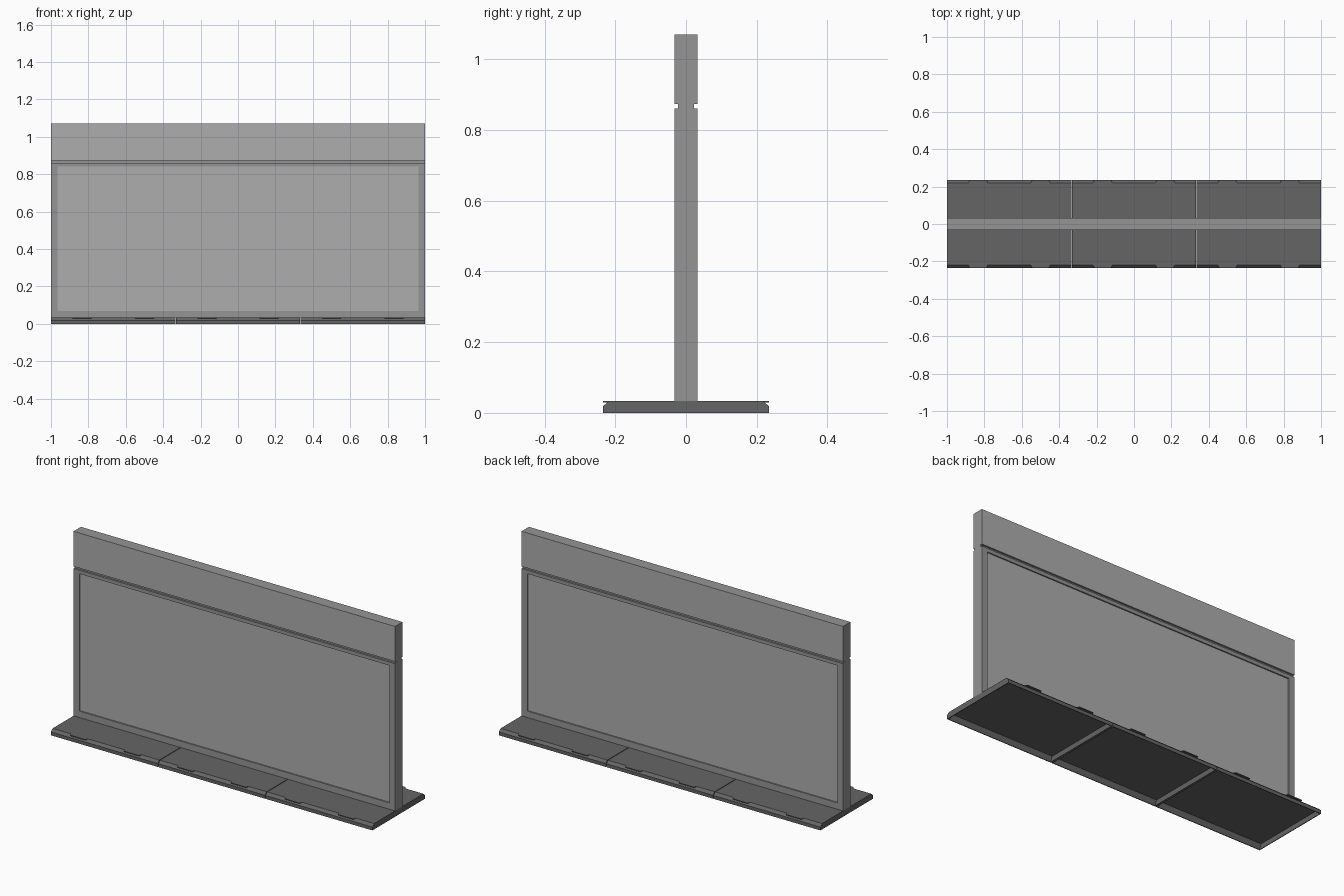
import bpy, bmesh

if "Cube" in bpy.data.objects:
    bpy.data.objects.remove(bpy.data.objects["Cube"])


def material(name, v):
    m = bpy.data.materials.new(name)
    m.diffuse_color = (v, v, v, 1)
    m.use_nodes = True
    m.node_tree.nodes["Principled BSDF"].inputs["Base Color"].default_value = m.diffuse_color
    return m


DARK = material("dark_metal", 0.13)
MID = material("frame_grey", 0.3)
LIGHT = material("board_grey", 0.42)


def finish(bm, name, mat):
    bmesh.ops.recalc_face_normals(bm, faces=bm.faces)
    me = bpy.data.meshes.new(name)
    bm.to_mesh(me)
    bm.free()
    ob = bpy.data.objects.new(name, me)
    bpy.context.collection.objects.link(ob)
    me.materials.append(mat)
    return ob


def prism(points, offset):
    """Closed solid from a planar outline swept along offset."""
    bm = bmesh.new()
    face = bm.faces.new([bm.verts.new(p) for p in points])
    ext = bmesh.ops.extrude_face_region(bm, geom=[face], use_keep_orig=True)
    verts = [g for g in ext["geom"] if isinstance(g, bmesh.types.BMVert)]
    bmesh.ops.translate(bm, verts=verts, vec=offset)
    bmesh.ops.recalc_face_normals(bm, faces=bm.faces)
    return bm


def box(name, x0, x1, y0, y1, z0, z1, mat):
    pts = [(x0, y0, z0), (x1, y0, z0), (x1, y1, z0), (x0, y1, z0)]
    return finish(prism(pts, (0, 0, z1 - z0)), name, mat)


TOP = 0.033   # height of the base
PROFILE = [(-0.234, 0), (0.234, 0), (0.234, 0.019),
           (0.219, TOP), (-0.219, TOP), (-0.234, 0.019)]

# Three hollow base units with chamfered long edges
for i in (-1, 0, 1):
    x0 = i * 2 / 3 - 1 / 3 + (0.002 if i > -1 else 0)
    x1 = i * 2 / 3 + 1 / 3 - (0.002 if i < 1 else 0)
    bm = prism([(x0, y, z) for y, z in PROFILE], (x1 - x0, 0, 0))
    bottom = min(bm.faces, key=lambda f: f.calc_center_median().z)
    bmesh.ops.inset_region(bm, faces=[bottom], thickness=0.006)
    ext = bmesh.ops.extrude_face_region(bm, geom=[bottom])
    verts = [g for g in ext["geom"] if isinstance(g, bmesh.types.BMVert)]
    if bottom.is_valid:
        bm.faces.remove(bottom)
    for v in verts:
        v.co.z += 0.028
        v.co.y *= 0.95
    finish(bm, f"base_unit_{i + 2}", DARK)

# Small tapered tabs overhanging the chamfers
for side, s in (("front", -1), ("back", 1)):
    for k in range(6):
        x = (k - 2.5) / 3
        pts = [(x - 0.054, s * 0.215, TOP - 0.004), (x + 0.054, s * 0.215, TOP - 0.004),
               (x + 0.045, s * 0.234, TOP - 0.004), (x - 0.045, s * 0.234, TOP - 0.004)]
        finish(prism(pts, (0, 0, 0.004)), f"base_tab_{side}_{k + 1}", DARK)

# Wall frame: posts, rails and the header above a shadow groove
W, T = 1.0, 0.033
for side, s in (("left", -1), ("right", 1)):
    a, b = sorted((s * W, s * 0.964))
    box(f"post_{side}", a, b, -T, T, TOP, 0.861, MID)
box("bottom_rail", -0.964, 0.964, -T, T, TOP, 0.069, MID)
box("top_rail", -0.964, 0.964, -T, T, 0.841, 0.861, MID)
box("groove_core", -W, W, -0.023, 0.023, 0.861, 0.873, MID)
box("header_core", -W, W, -0.032, 0.032, 0.873, 1.07, MID)

# Light boards on both faces
for side, s in (("front", -1), ("back", 1)):
    a, b = sorted((s * 0.032, s * T))
    box(f"header_board_{side}", -W, W, a, b, 0.873, 1.07, LIGHT)
box("infill_panel", -0.964, 0.964, -0.026, 0.026, 0.069, 0.841, LIGHT)
